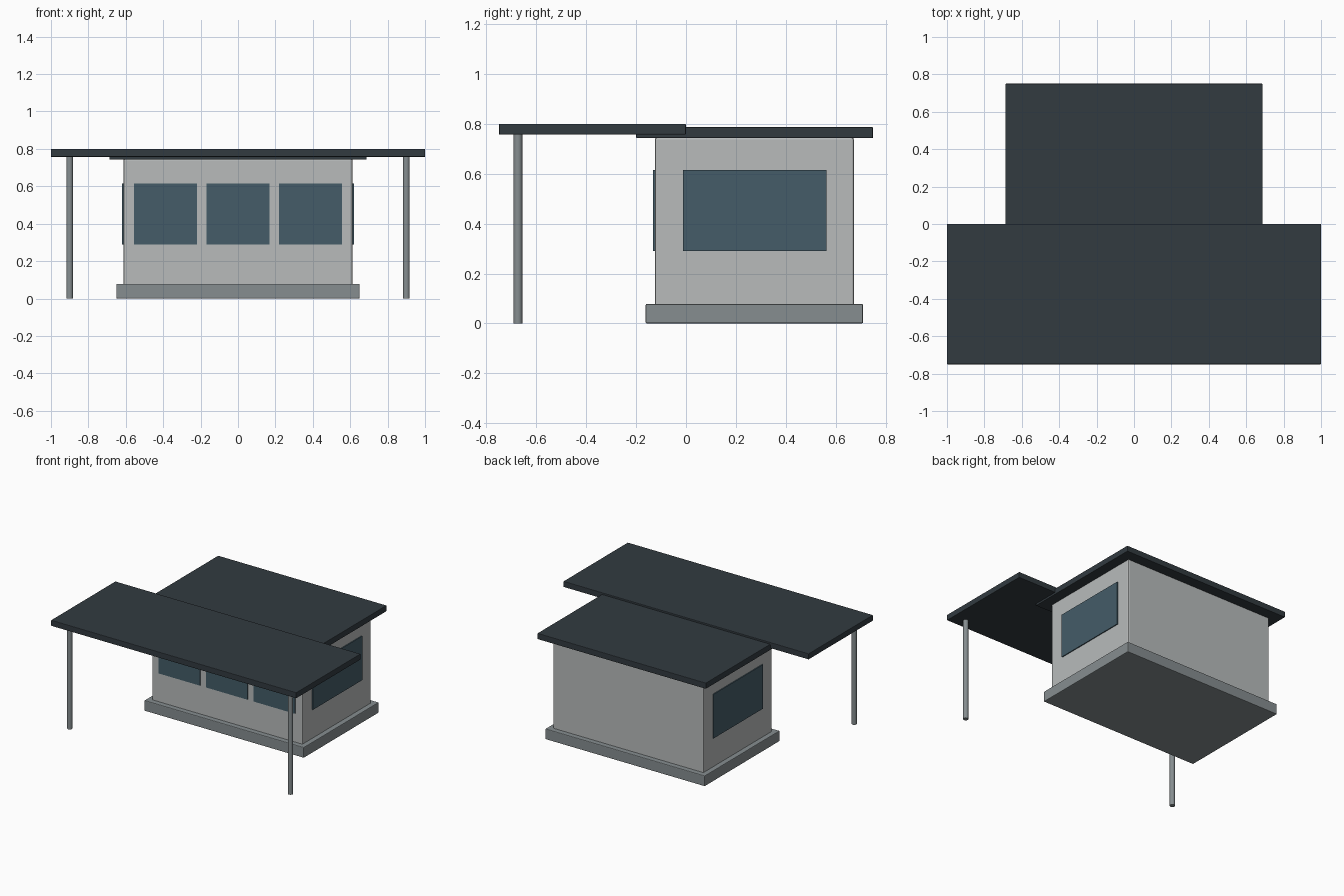
import bpy

if "Cube" in bpy.data.objects:
    bpy.data.objects.remove(bpy.data.objects["Cube"])


def material(name, rgb):
    m = bpy.data.materials.new(name)
    m.diffuse_color = (*rgb, 1)
    m.use_nodes = True
    m.node_tree.nodes["Principled BSDF"].inputs["Base Color"].default_value = m.diffuse_color
    return m


ROOF = material("dark_roofing", (0.032, 0.043, 0.051))
WALL = material("pale_render", (0.48, 0.50, 0.50))
STONE = material("grey_metal", (0.24, 0.27, 0.28))
GLASS = material("blue_glass", (0.058, 0.107, 0.138))


def finish(ob, name, mat, bevel):
    ob.name = name
    ob.data.materials.append(mat)
    if bevel:
        b = ob.modifiers.new("soft_edges", 'BEVEL')
        b.width = bevel
        b.segments = 2
        b.limit_method = 'ANGLE'
    return ob


def box(name, x, y, z, mat, bevel=0.004):
    """Box from (min, max) ranges on each axis."""
    centre = [(a + b) / 2 for a, b in (x, y, z)]
    bpy.ops.mesh.primitive_cube_add(size=1, location=centre)
    ob = bpy.context.object
    ob.scale = [b - a for a, b in (x, y, z)]
    bpy.ops.object.transform_apply(location=False, rotation=False, scale=True)
    return finish(ob, name, mat, bevel)


# Plinth, building and the two flat roofs
box("plinth", (-0.65, 0.65), (-0.162, 0.71), (0, 0.078), STONE, 0.005)
box("walls", (-0.613, 0.613), (-0.125, 0.673), (0.07, 0.745), WALL, 0.008)
box("main_roof", (-0.687, 0.687), (-0.2, 0.75), (0.743, 0.787), ROOF)
box("canopy_roof", (-1, 1), (-0.75, 0), (0.757, 0.8), ROOF)

# Three front windows
WIN_Z = (0.29, 0.615)
for i, cx in enumerate((-0.388, 0, 0.388)):
    box(f"front_window_{i + 1}", (cx - 0.169, cx + 0.169),
        (-0.132, -0.115), WIN_Z, GLASS, 0)

# Mirrored side windows and canopy posts
for side, s in (("left", -1), ("right", 1)):
    box(f"{side}_window", sorted((s * 0.603, s * 0.62)),
        (-0.013, 0.563), WIN_Z, GLASS, 0)
    bpy.ops.mesh.primitive_cylinder_add(
        vertices=16, radius=0.018, depth=0.76, location=(s * 0.9, -0.674, 0.38))
    finish(bpy.context.object, f"{side}_post", STONE, 0)
    bpy.ops.object.shade_smooth_by_angle()
